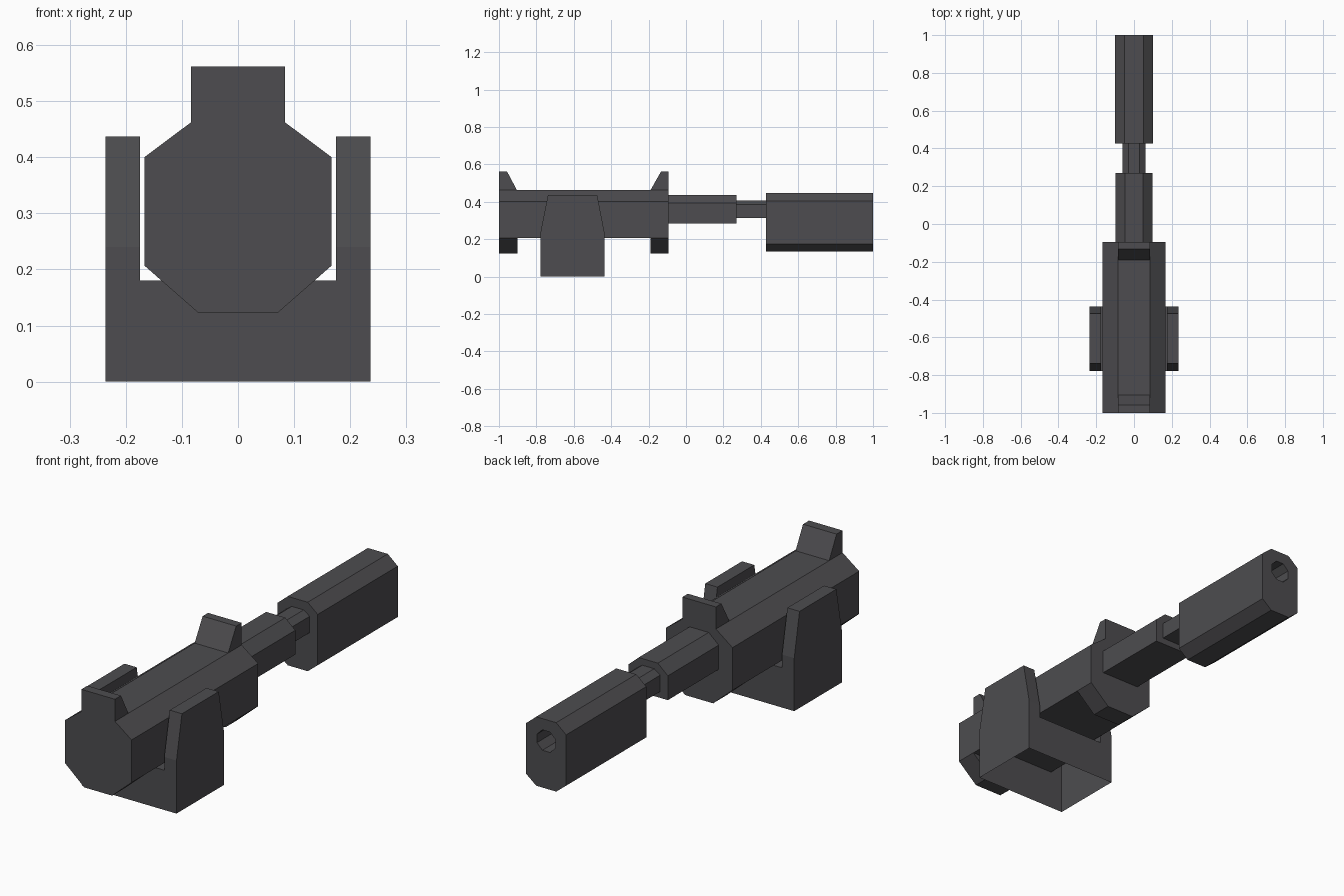
import bpy, bmesh, math

if "Cube" in bpy.data.objects:
    bpy.data.objects.remove(bpy.data.objects["Cube"])

metal = bpy.data.materials.new("dark_grey_metal")
metal.diffuse_color = (0.075, 0.073, 0.079, 1)
metal.use_nodes = True
metal.node_tree.nodes["Principled BSDF"].inputs["Base Color"].default_value = metal.diffuse_color


def loft(name, rings, open_start=False):
    """Skin a row of equal-sized point rings and cap the ends."""
    bm = bmesh.new()
    vs = [[bm.verts.new(p) for p in r] for r in rings]
    n = len(vs[0])
    for a, b in zip(vs, vs[1:]):
        for i in range(n):
            j = (i + 1) % n
            bm.faces.new((a[i], a[j], b[j], b[i]))
    if not open_start:
        bm.faces.new(vs[0][::-1])
    bm.faces.new(vs[-1])
    bmesh.ops.recalc_face_normals(bm, faces=bm.faces)
    me = bpy.data.meshes.new(name)
    bm.to_mesh(me)
    bm.free()
    me.materials.append(metal)
    ob = bpy.data.objects.new(name, me)
    bpy.context.collection.objects.link(ob)
    return ob


def mirrored(half):
    """Full x-z outline from its right half, listed bottom to top."""
    return half + [(-x, z) for x, z in reversed(half)]


def along_y(outline, y):
    return [(x, y, z) for x, z in outline]


def bar(name, half, y0, y1):
    o = mirrored(half)
    return loft(name, [along_y(o, y0), along_y(o, y1)])


def across_x(name, outline, w):
    return loft(name, [[(x, y, z) for y, z in outline] for x in (-w, w)])


BACK, FRONT = -1.0, -0.094

# main body with its two lower end lugs
bar("body", [(0.167, 0.207), (0.167, 0.40), (0.084, 0.462)], BACK, FRONT)
lug = [(0.07, 0.122), (0.167, 0.207)]
bar("rear_lug", lug, BACK, -0.902)
bar("front_lug", lug, -0.19, FRONT)

# sloped sight blocks on top
across_x("rear_sight", [(BACK, 0.462), (-0.904, 0.462), (-0.957, 0.562), (BACK, 0.562)], 0.084)
across_x("front_sight", [(FRONT, 0.462), (-0.19, 0.462), (-0.133, 0.562), (FRONT, 0.562)], 0.084)

# barrel and thin neck
bar("barrel", [(0.098, 0.283), (0.098, 0.393), (0.048, 0.437)], FRONT, 0.27)
bar("neck", [(0.06, 0.312), (0.06, 0.386), (0.03, 0.407)], 0.27, 0.427)

# muzzle block with an eight-sided bore
outer = mirrored([(0.05, 0.135), (0.1, 0.175), (0.1, 0.405), (0.05, 0.447)])
bore = [(0.05 * math.cos(a), 0.35 + 0.05 * math.sin(a))
        for a in (math.radians(-67.5 + 45 * i) for i in range(8))]
loft("muzzle_block", [along_y(outer, 0.427), along_y(outer, 1.0),
                      along_y(bore, 1.0), along_y(bore, 0.8)])

# U-shaped cradle: hollow underneath, arms taper towards the top
cradle = mirrored([(0.236, 0.0), (0.236, 0.24), (0.236, 0.437), (0.175, 0.437),
                   (0.175, 0.24), (0.175, 0.18)])


def taper(z, low, high):
    return low + (high - low) * max(0, z - 0.24) / 0.197


ends = [[(x, taper(z, lo, hi), z) for x, z in cradle]
        for lo, hi in ((-0.777, -0.738), (-0.437, -0.475))]
ob = loft("cradle", ends)
bm = bmesh.new()
bm.from_mesh(ob.data)
# split the end caps at the bend so they stay flat, then open the underside
bmesh.ops.delete(bm, geom=[f for f in bm.faces if len(f.verts) > 4], context='FACES_ONLY')
bm.verts.ensure_lookup_table()
n = len(cradle)
for s in (0, n):
    for idx in ((1, 2, 3, 4), (7, 8, 9, 10), (0, 1, 4, 5, 6, 7, 10, 11)):
        bm.faces.new([bm.verts[s + i] for i in idx])
bmesh.ops.recalc_face_normals(bm, faces=bm.faces)
bmesh.ops.delete(bm, geom=[f for f in bm.faces if all(v.co.z < 0.001 for v in f.verts)],
                 context='FACES_ONLY')
bm.to_mesh(ob.data)
bm.free()
